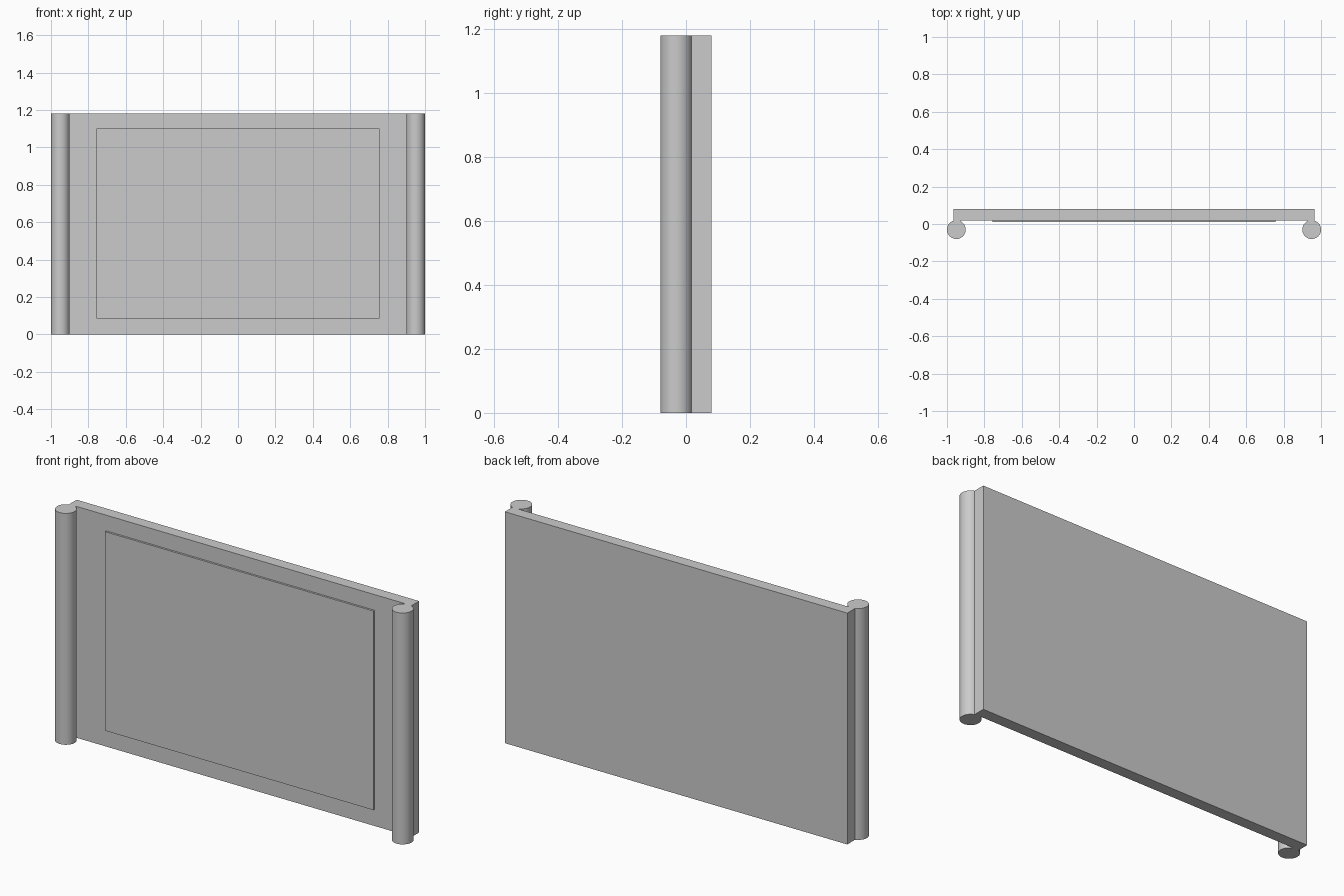
import bpy, bmesh
from math import sin, cos, asin, acos, pi

if "Cube" in bpy.data.objects:
    bpy.data.objects.remove(bpy.data.objects["Cube"])

HEIGHT = 1.18
PX, PY0, PY1 = 0.966, 0.02, 0.08      # panel half width, front and back
CX, CY, R = 0.95, -0.03, 0.05         # post centre and radius
NECK_IN = 0.928                       # inner side of the neck joining post to panel


def extrude_profile(name, pts, z0, z1):
    bm = bmesh.new()
    face = bm.faces.new([bm.verts.new((x, y, z0)) for x, y in pts])
    ext = bmesh.ops.extrude_face_region(bm, geom=[face])
    top = [v for v in ext["geom"] if isinstance(v, bmesh.types.BMVert)]
    bmesh.ops.translate(bm, vec=(0, 0, z1 - z0), verts=top)
    bmesh.ops.recalc_face_normals(bm, faces=bm.faces)
    me = bpy.data.meshes.new(name)
    bm.to_mesh(me)
    bm.free()
    ob = bpy.data.objects.new(name, me)
    bpy.context.collection.objects.link(ob)
    return ob


# Right half of the cross-section: panel front, neck, round post, panel back
a0 = acos((NECK_IN - CX) / R)
a1 = acos((PX - CX) / R) + 2 * pi
N = 60
half = [(NECK_IN, PY0)]
half += [(CX + R * cos(a0 + (a1 - a0) * i / N), CY + R * sin(a0 + (a1 - a0) * i / N))
         for i in range(N + 1)]
half += [(PX, PY1)]
profile = half + [(-x, y) for x, y in reversed(half)]

# Panel with its two side posts
body = extrude_profile("panel_with_posts", profile, 0, HEIGHT)
bpy.context.view_layer.objects.active = body
body.select_set(True)
bpy.ops.object.shade_smooth_by_angle(angle=0.5)

# Thin raised plate on the front
W = 0.757
extrude_profile("raised_front_plate", [(-W, 0.01), (W, 0.01), (W, PY0), (-W, PY0)], 0.085, 1.10)
